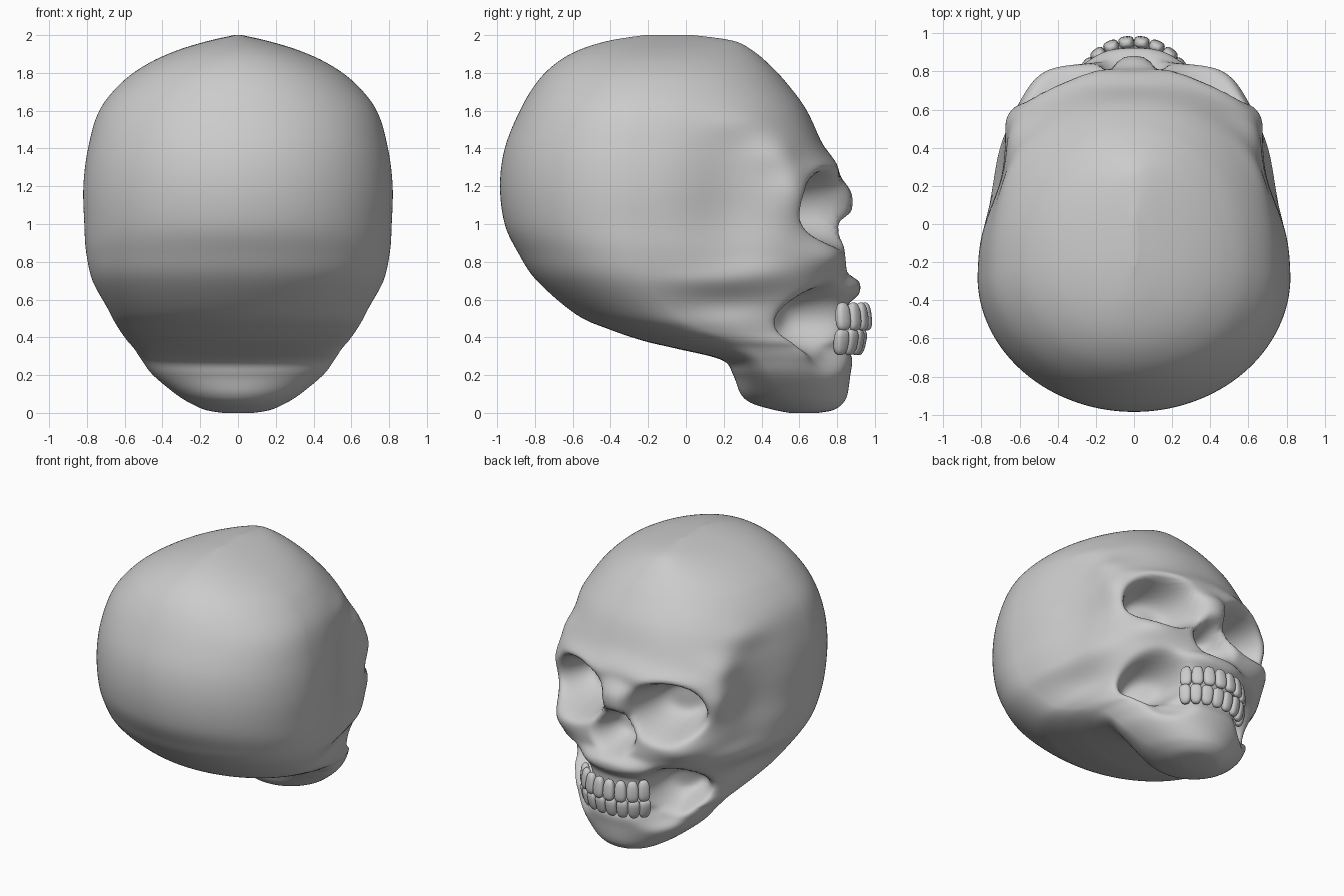
import bpy, bmesh, math
from mathutils import Vector, Matrix

if "Cube" in bpy.data.objects:
    bpy.data.objects.remove(bpy.data.objects["Cube"])

COLS, SUB = 240, 10

# horizontal sections of the skull: z, back y, front y, widest y, half width
SECTIONS = [
    (0.00, .55, .70, .62, .08), (.015, .47, .78, .62, .17), (.05, .35, .83, .58, .25),
    (.10, .29, .855, .52, .33), (.20, .25, .87, .45, .45), (.28, .19, .88, .40, .51),
    (.34, -.05, .86, .35, .55), (.38, -.22, .86, .28, .585), (.44, -.40, .85, .10, .63),
    (.52, -.58, .85, -.05, .68), (.70, -.79, .86, -.20, .77), (.85, -.89, .85, -.25, .805),
    (1.0, -.96, .83, -.27, .815), (1.2, -.985, .82, -.27, .82), (1.4, -.96, .73, -.27, .795),
    (1.6, -.88, .64, -.25, .735), (1.75, -.79, .53, -.22, .615), (1.85, -.69, .435, -.20, .475),
    (1.92, -.57, .35, -.18, .32), (1.97, -.41, .25, -.15, .155), (2.0, -.22, .04, -.10, .02)]


def spline_rows(rows):
    """Smooth in-between rows through the sections."""
    out = []
    for i in range(len(rows) - 1):
        a, b = rows[max(i - 1, 0)], rows[i]
        c, d = rows[i + 1], rows[min(i + 2, len(rows) - 1)]
        for k in range(SUB):
            t = k / SUB
            out.append([.5 * (2*q + (r-p)*t + (2*p-5*q+4*r-s)*t*t + (3*q-p-3*r+s)*t**3)
                        for p, q, r, s in zip(a, b, c, d)])
    return out + [list(rows[-1])]


def spow(v, e):
    return math.copysign(abs(v) ** e, v)


# skull base form
bm = bmesh.new()
rings = []
for z, yb, yf, ym, w in spline_rows(SECTIONS):
    front_n = 2 + .7 * math.exp(-((z - 1.05) / .5) ** 2)
    ring = []
    for j in range(COLS):
        t = math.tau * j / COLS
        c, s = math.cos(t), math.sin(t)
        e = 2 / (front_n if s > 0 else 2)
        reach = yf - ym if s > 0 else ym - yb
        ring.append(bm.verts.new((w * spow(c, e), ym + reach * spow(s, e), max(z, 0))))
    rings.append(ring)
for lo, hi in zip(rings, rings[1:]):
    for j in range(COLS):
        k = (j + 1) % COLS
        bm.faces.new((lo[j], lo[k], hi[k], hi[j]))
bm.faces.new(rings[0][::-1])
bm.faces.new(rings[-1])


def brush(centre, radius, move, k=1):
    """Mirrored sculpt stroke: push the surface inside an ellipsoid falloff."""
    for v in bm.verts:
        x, y, z = v.co
        q = (((abs(x) - centre[0]) / radius[0]) ** 2 + ((y - centre[1]) / radius[1]) ** 2
             + ((z - centre[2]) / radius[2]) ** 2)
        if q < 6:
            f = math.exp(-q ** k)
            side = max(-1, min(1, x / .05))
            v.co = (x + side * move[0] * f, y + move[1] * f, z + move[2] * f)


# temples, temporal lines and arches
brush((.74, .24, 1.12), (.30, .25, .34), (-.085, 0, 0))
brush((.62, .30, 1.53), (.22, .20, .08), (.02, 0, .01))
brush((.60, .46, 1.38), (.20, .13, .09), (.03, .02, 0))
brush((.64, .57, 1.20), (.12, .10, .16), (.035, .01, 0))
brush((.72, .12, .70), (.25, .25, .05), (.01, 0, 0))
brush((.68, .40, .74), (.25, .22, .07), (.02, 0, 0))
brush((.66, .22, .58), (.25, .26, .08), (-.035, 0, 0))
# brow, cheekbones, nasal bones, upper jaw
brush((.36, .74, 1.29), (.26, .25, .05), (0, .03, 0))
brush((0, .76, 1.33), (.25, .30, .07), (0, .025, 0))
brush((.44, .72, .83), (.17, .20, .09), (.03, .045, 0))
brush((0, .83, 1.12), (.11, .30, .11), (0, .055, 0), 2)
brush((0, .85, .66), (.25, .30, .065), (0, .065, 0), 2)
# hollows beside the teeth
brush((.39, .72, .50), (.16, .40, .15), (-.06, -.25, 0), 2.5)
brush((.32, .78, .33), (.12, .30, .10), (0, -.09, 0), 1.5)
# nose opening and eye sockets
brush((0, .83, .86), (.135, .40, .11), (0, -.22, 0), 2.5)
brush((0, .83, .97), (.07, .40, .06), (0, -.12, 0), 2)
brush((.355, .74, 1.08), (.215, .60, .175), (-.03, -.32, 0), 3)

for _ in range(2):
    bmesh.ops.smooth_vert(bm, verts=bm.verts, factor=.5,
                          use_axis_x=True, use_axis_y=True, use_axis_z=True)


def finish(bm, name):
    bmesh.ops.recalc_face_normals(bm, faces=bm.faces)
    for f in bm.faces:
        f.smooth = True
    me = bpy.data.meshes.new(name)
    bm.to_mesh(me)
    bm.free()
    ob = bpy.data.objects.new(name, me)
    bpy.context.collection.objects.link(ob)
    return ob


finish(bm, "skull")


# teeth: rounded, tapering blocks along a half-ellipse arch
def teeth_row(name, z, height, inset, tilt, taper):
    bm = bmesh.new()
    for side in (-1, 1):
        for i in range(4):
            t = side * (.145 + .295 * i)
            new = bmesh.ops.create_uvsphere(bm, u_segments=20, v_segments=12, radius=1)["verts"]
            flat = 1 - .12 * i
            place = (Matrix.Translation((.28 * math.sin(t), .70 + (.255 - inset * flat) * math.cos(t), z))
                     @ Matrix.Rotation(-t * .9, 4, 'Z') @ Matrix.Rotation(tilt, 4, 'X'))
            for v in new:
                wide = 1 + taper * v.co.z
                v.co = place @ Vector((.041 * wide * spow(v.co.x, .7), .03 * spow(v.co.y, .8),
                                       height * spow(v.co.z, .75)))
    finish(bm, name)


teeth_row("upper_teeth", .51, .075, 0, .1, -.12)
teeth_row("lower_teeth", .375, .07, .03, -.2, .12)
